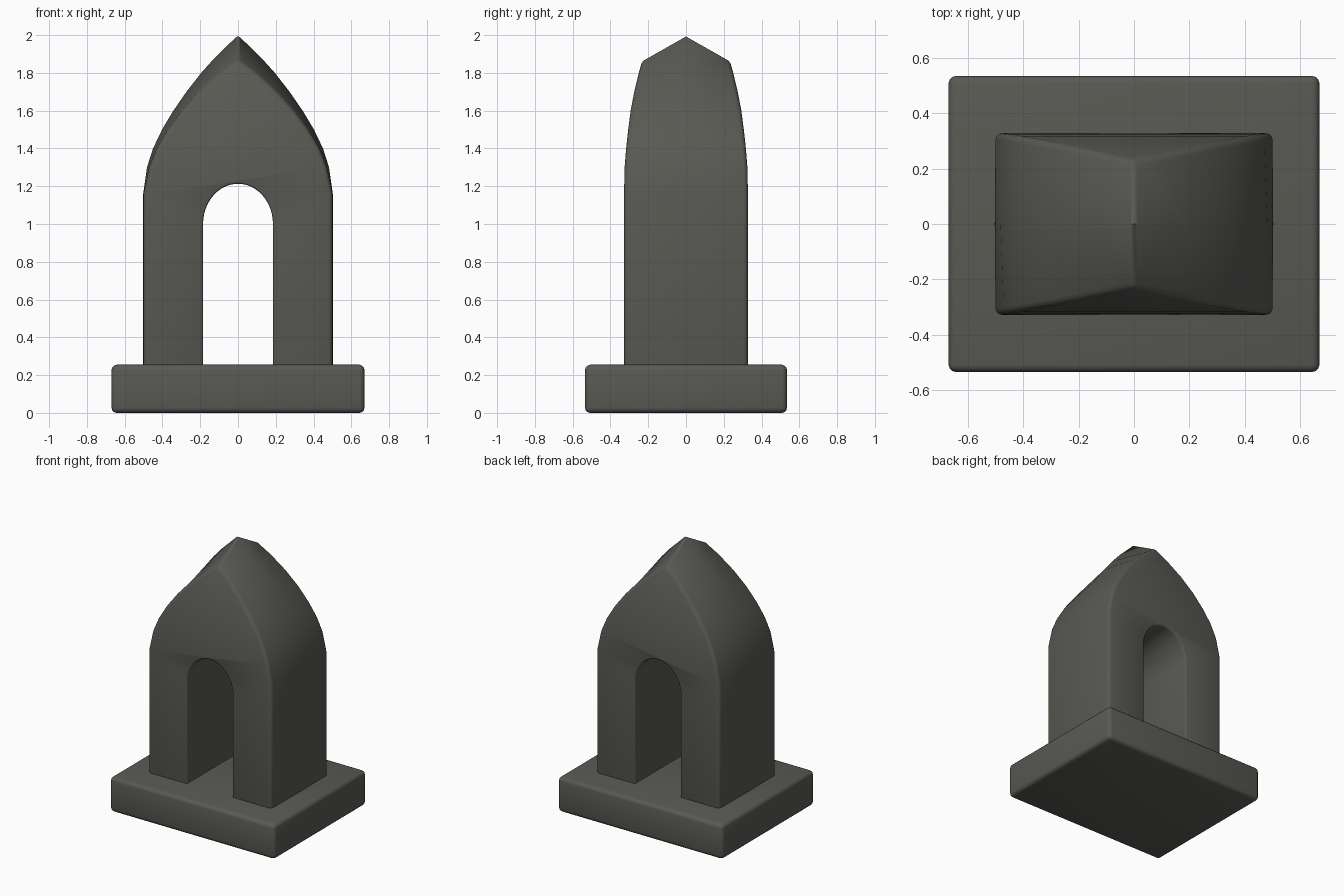
import bpy, bmesh, math

cube = bpy.data.objects.get("Cube")
if cube:
    bpy.data.objects.remove(cube, do_unlink=True)

# One dark stone colour for everything
stone = bpy.data.materials.new("dark_grey_stone")
stone.use_nodes = True
stone.diffuse_color = (0.10, 0.10, 0.088, 1)
bsdf = next(n for n in stone.node_tree.nodes if n.type == "BSDF_PRINCIPLED")
bsdf.inputs["Base Color"].default_value = stone.diffuse_color
bsdf.inputs["Roughness"].default_value = 0.9


def loft(name, rings, tip=None):
    """Skin a stack of equal-length rings, closed by a cap or a tip point."""
    bm = bmesh.new()
    loops = [[bm.verts.new(p) for p in ring] for ring in rings]
    for low, high in zip(loops, loops[1:]):
        for i in range(len(low)):
            j = (i + 1) % len(low)
            bm.faces.new((low[i], low[j], high[j], high[i]))
    bm.faces.new(loops[0])
    last = loops[-1]
    if tip:
        apex = bm.verts.new(tip)
        for i in range(len(last)):
            bm.faces.new((last[i], last[(i + 1) % len(last)], apex))
    else:
        bm.faces.new(last)
    bmesh.ops.remove_doubles(bm, verts=bm.verts, dist=0.0005)
    bmesh.ops.recalc_face_normals(bm, faces=bm.faces)
    mesh = bpy.data.meshes.new(name)
    bm.to_mesh(mesh)
    bm.free()
    mesh.materials.append(stone)
    obj = bpy.data.objects.new(name, mesh)
    bpy.context.collection.objects.link(obj)
    return obj


def activate(obj):
    bpy.ops.object.select_all(action="DESELECT")
    obj.select_set(True)
    bpy.context.view_layer.objects.active = obj


def bevel(obj, width, segments, angle):
    activate(obj)
    mod = obj.modifiers.new("rounded_edges", "BEVEL")
    mod.width, mod.segments = width, segments
    mod.limit_method, mod.angle_limit = "ANGLE", math.radians(angle)
    bpy.ops.object.modifier_apply(modifier=mod.name)


# Plinth: a rounded slab
def rect(x, y, z):
    return [(-x, -y, z), (x, -y, z), (x, y, z), (-x, y, z)]


plinth = loft("plinth", [rect(0.67, 0.535, 0), rect(0.67, 0.535, 0.255)])
bevel(plinth, 0.028, 3, 40)

# Shrine body: height, middle half width, end half width, half depth
profile = [
    (0.2, 0.503, 0.5, 0.328), (1.16, 0.502, 0.5, 0.328),
    (1.3, 0.482, 0.47, 0.325), (1.4, 0.45, 0.43, 0.317),
    (1.5, 0.402, 0.37, 0.306), (1.6, 0.342, 0.295, 0.293),
    (1.7, 0.273, 0.205, 0.274), (1.8, 0.195, 0.095, 0.25),
    (1.87, 0.132, 0, 0.23),
]
body = loft(
    "shrine_body",
    [[(-e, -d, z), (e, -d, z), (m, 0, z), (e, d, z), (-e, d, z), (-m, 0, z)]
     for z, m, e, d in profile],
    tip=(0, 0, 2))
bevel(body, 0.022, 3, 50)

# Arched passage cut from front to back
arch = [(-0.185, 0.1), (0.185, 0.1)]
arch += [(0.185 * math.cos(a), 1.0 + 0.213 * math.sin(a))
         for a in (math.pi * i / 24 for i in range(25))]
cutter = loft("passage_cutter", [[(x, y, z) for x, z in arch] for y in (-1, 1)])
cutter.hide_render = True
activate(body)
cut = body.modifiers.new("passage", "BOOLEAN")
cut.operation, cut.solver, cut.object = "DIFFERENCE", "EXACT", cutter
bpy.ops.object.modifier_apply(modifier=cut.name)
bpy.data.objects.remove(cutter, do_unlink=True)
bevel(body, 0.01, 2, 60)

for obj in (plinth, body):
    activate(obj)
    bpy.ops.object.shade_smooth_by_angle(angle=math.radians(50))
